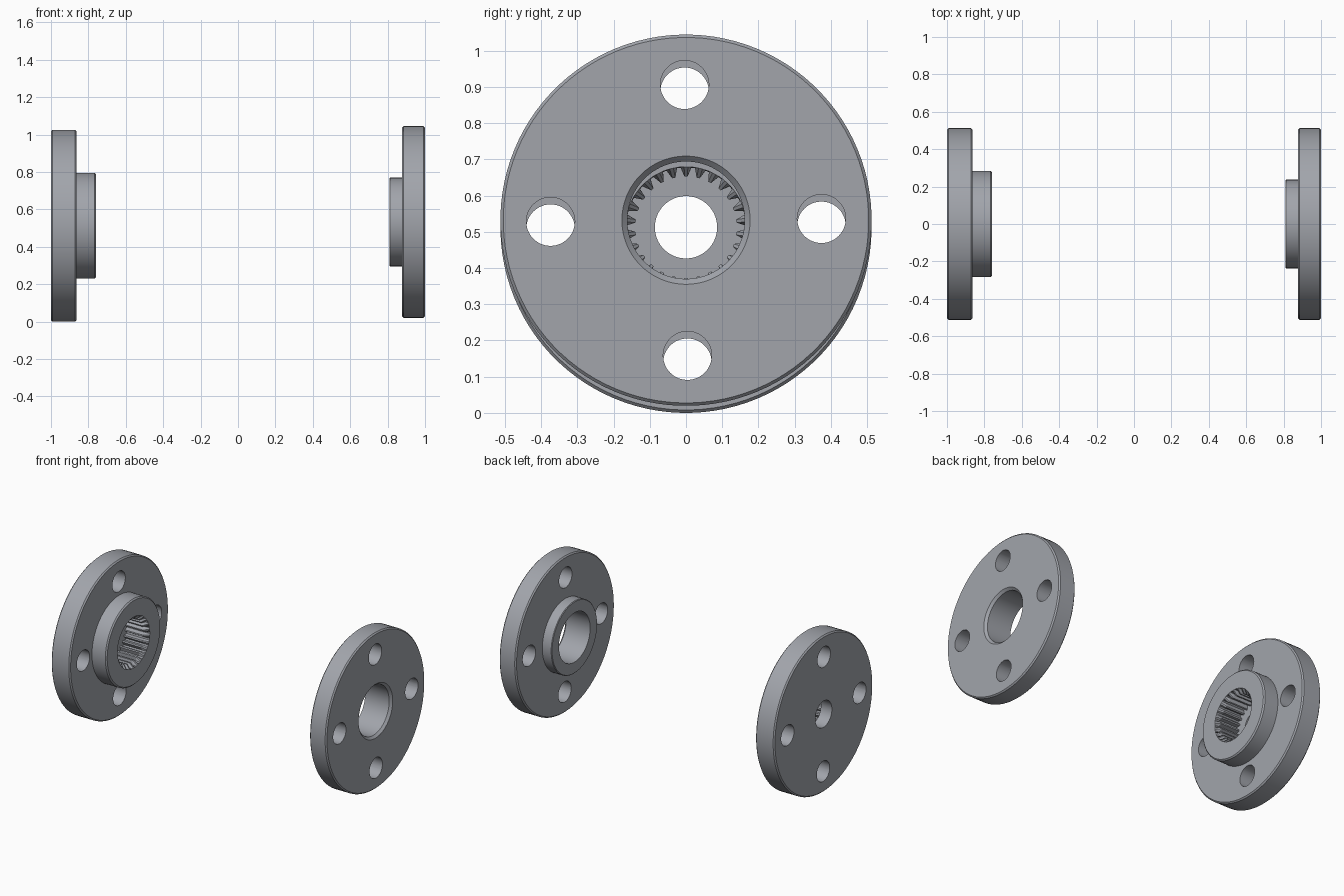
import bpy, bmesh, math
from mathutils import Matrix, Vector

if "Cube" in bpy.data.objects:
    bpy.data.objects.remove(bpy.data.objects["Cube"])

TEETH = 26
SEG = TEETH * 4          # four points per spline tooth
R = 0.5125               # flange disc radius

steel = bpy.data.materials.new("steel_grey")
steel.diffuse_color = (0.36, 0.375, 0.41, 1)
steel.use_nodes = True
steel.node_tree.nodes["Principled BSDF"].inputs["Base Color"].default_value = steel.diffuse_color


def lathe(name, profile, z):
    """Revolve a closed (x, radius, tip radius) section about the x axis."""
    bm = bmesh.new()
    rings = []
    for x, r, tip in profile:
        ring = []
        for i in range(SEG):
            a = 2 * math.pi * (i - 2.5) / SEG + math.pi / 2
            rad = tip if i % 4 >= 2 else r
            ring.append(bm.verts.new((x, rad * math.cos(a), z + rad * math.sin(a))))
        rings.append(ring)
    for k, a in enumerate(rings):
        b = rings[(k + 1) % len(rings)]
        for i in range(SEG):
            j = (i + 1) % SEG
            bm.faces.new((a[i], a[j], b[j], b[i]))
    bmesh.ops.recalc_face_normals(bm, faces=bm.faces)
    me = bpy.data.meshes.new(name)
    bm.to_mesh(me)
    bm.free()
    me.materials.append(steel)
    ob = bpy.data.objects.new(name, me)
    bpy.context.collection.objects.link(ob)
    return ob


def drill_bolt_holes(ob, x, z):
    """Cut four bolt holes through the disc, on a slightly turned bolt circle."""
    bm = bmesh.new()
    for k in range(4):
        a = math.radians(90 * k + 0.6)
        pos = Vector((x, 0.374 * math.cos(a), z + 0.374 * math.sin(a)))
        bmesh.ops.create_cone(bm, cap_ends=True, segments=48, radius1=0.067,
                              radius2=0.067, depth=0.5,
                              matrix=Matrix.Translation(pos) @ Matrix.Rotation(math.pi / 2, 4, 'Y'))
    me = bpy.data.meshes.new("hole_cutter")
    bm.to_mesh(me)
    bm.free()
    me.materials.append(steel)
    cutter = bpy.data.objects.new("hole_cutter", me)
    cutter.hide_render = True
    bpy.context.collection.objects.link(cutter)
    mod = ob.modifiers.new("holes", 'BOOLEAN')
    mod.operation = 'DIFFERENCE'
    mod.solver = 'EXACT'
    mod.object = cutter
    bpy.ops.object.select_all(action='DESELECT')
    ob.select_set(True)
    bpy.context.view_layer.objects.active = ob
    bpy.ops.object.modifier_apply(modifier=mod.name)
    bpy.data.objects.remove(cutter)
    bpy.ops.object.shade_smooth_by_angle(angle=math.radians(25))


def same(*pts):
    return [(x, r, r) for x, r in pts]


c = 0.008  # edge chamfer

# splined flange: small rear hole, blind toothed socket in the hub
splined = lathe("splined_flange", same(
    (-1, 0.086), (-1, R - c), (-1 + c, R), (-0.863 - c, R), (-0.863, R - c),
    (-0.863, 0.283), (-0.758 - c, 0.283), (-0.758, 0.283 - c), (-0.758, 0.167))
    + [(-0.785, 0.165, 0.14), (-0.92, 0.165, 0.14)]
    + same((-0.92, 0.086)), R)
drill_bolt_holes(splined, -0.93, R)

# plain flange: smooth through bore with a chamfered mouth
ZP = 0.532
plain = lathe("plain_flange", same(
    (1, 0.177), (1, R - c), (1 - c, R), (0.878 + c, R), (0.878, R - c),
    (0.878, 0.237), (0.81 + c / 2, 0.237), (0.81, 0.237 - c / 2), (0.81, 0.162),
    (0.985, 0.162)), ZP)
drill_bolt_holes(plain, 0.94, ZP)
